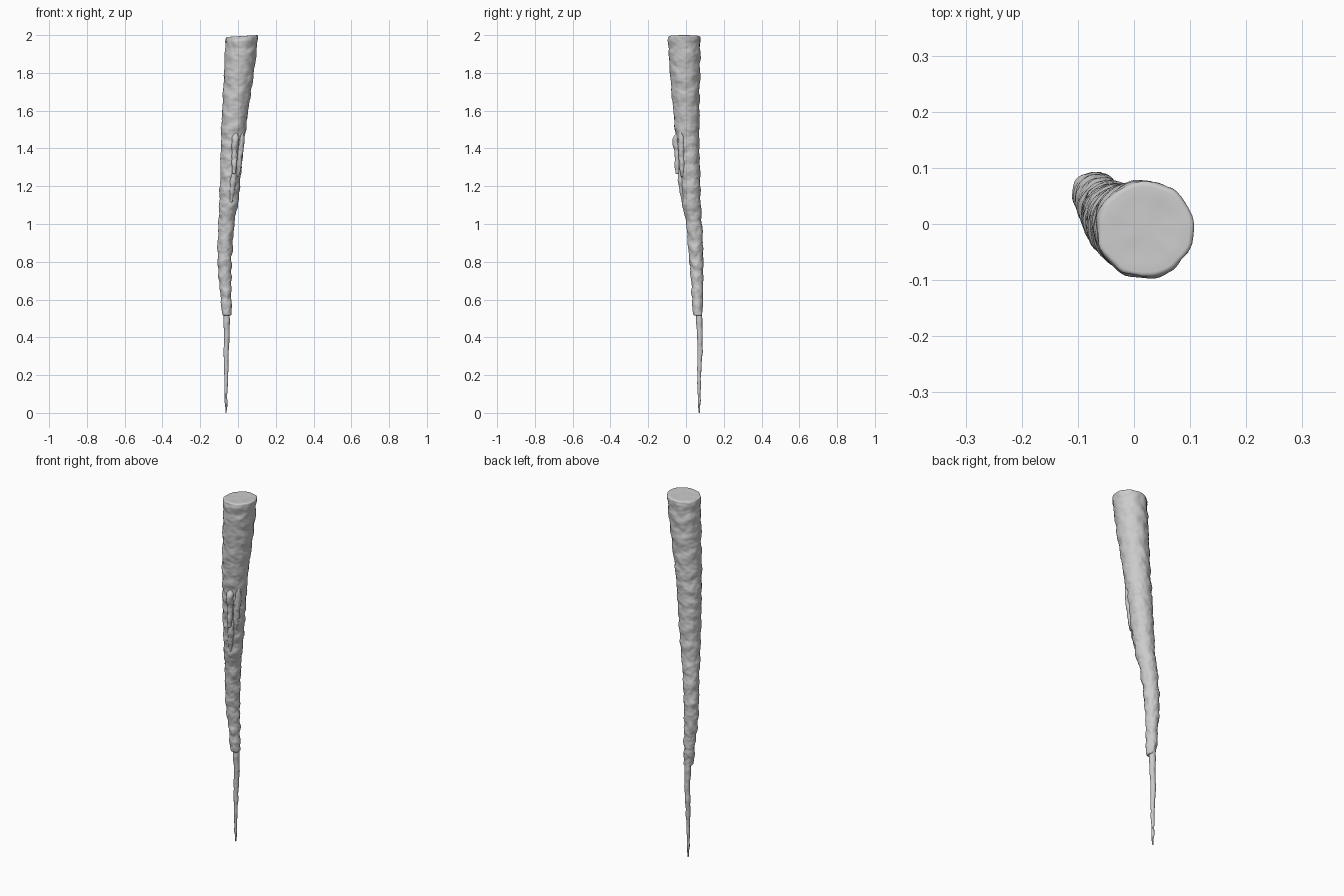
import bpy, bmesh, math
from mathutils import Vector, noise

if "Cube" in bpy.data.objects:
    bpy.data.objects.remove(bpy.data.objects["Cube"])


def spline(keys, z):
    """Smooth interpolation of (z, x, y, r) keys sorted by falling z."""
    n = len(keys)
    i = 0
    while i < n - 2 and z < keys[i + 1][0]:
        i += 1
    a, b = keys[i], keys[i + 1]
    p, q = keys[max(i - 1, 0)], keys[min(i + 2, n - 1)]
    h = b[0] - a[0]
    t = min(max((z - a[0]) / h, 0), 1)
    out = []
    for k in (1, 2, 3):
        m0 = (b[k] - p[k]) / (b[0] - p[0]) * h
        m1 = (q[k] - a[k]) / (q[0] - a[0]) * h
        out.append((2*t**3 - 3*t**2 + 1) * a[k] + (t**3 - 2*t**2 + t) * m0
                   + (3*t**2 - 2*t**3) * b[k] + (t**3 - t**2) * m1)
    return out


def loft(name, keys, rows, sides, ripple, pitch, rough, round_ends=0.0):
    """Tapered, rippled column following the keys from top to bottom."""
    bm = bmesh.new()
    top, bottom = keys[0][0], keys[-1][0]
    levels = [(top + (bottom - top) * i / rows, 1.0) for i in range(rows + 1)]
    if round_ends:
        e = round_ends
        levels = [l for l in levels if bottom + e < l[0] < top - e]
        arc = [(e * (1 - math.cos(a)), e * (1 - math.sin(a)))
               for a in (0, 0.4, 0.8, 1.2, math.pi / 2)]
        ends = [(dz, inset) for dz, inset in arc]
        levels = ([(top - dz, -ins) for dz, ins in ends] + levels
                  + [(bottom + dz, -ins) for dz, ins in reversed(ends)])
    rings = []
    for z, f in levels:
        x, y, r = spline(keys, z)
        inset = -f if f <= 0 else 0
        ring = []
        for s in range(sides):
            a = 2 * math.pi * s / sides
            c, d = math.cos(a), math.sin(a)
            p = Vector((x + r * c, y + r * d, z))
            wob = noise.noise(Vector((c * 1.3, d * 1.3, z * 5)))
            phase = z / pitch + 0.35 * wob + 0.25 * math.sin(z * 9)
            wave = ripple * math.sin(2 * math.pi * phase) * (0.7 + 0.6 * wob)
            bump = rough * noise.noise(p * 28) + rough * 0.5 * noise.noise(p * 60)
            rr = max(r - inset + wave + bump, r * 0.4)
            ring.append(bm.verts.new((x + rr * c, y + rr * d, z)))
        rings.append(ring)
    for u, v in zip(rings, rings[1:]):
        for s in range(sides):
            t = (s + 1) % sides
            bm.faces.new((u[s], v[s], v[t], u[t]))
    # close both ends with concentric caps
    for ring, z, flip in ((rings[0], top, False), (rings[-1], bottom, True)):
        mid = sum((v.co for v in ring), Vector()) / sides
        prev = ring
        for k in (0.75, 0.5, 0.25):
            cur = []
            for v in ring:
                co = mid.lerp(v.co, k)
                if not flip:
                    co.z += rough * 0.5 * (noise.noise(co * 30) - 0.6)
                cur.append(bm.verts.new(co))
            for s in range(sides):
                t = (s + 1) % sides
                bm.faces.new((prev[s], prev[t], cur[t], cur[s]))
            prev = cur
        bm.faces.new(prev)
    bmesh.ops.recalc_face_normals(bm, faces=bm.faces)
    mesh = bpy.data.meshes.new(name)
    bm.to_mesh(mesh)
    bm.free()
    obj = bpy.data.objects.new(name, mesh)
    bpy.context.collection.objects.link(obj)
    bpy.ops.object.select_all(action='DESELECT')
    obj.select_set(True)
    bpy.context.view_layer.objects.active = obj
    bpy.ops.object.shade_smooth_by_angle(angle=math.radians(50))
    return obj


# Thick outer ice column, ending in a blunt lip
column = [(2.0, .021, -.010, .086), (1.8, .005, -.005, .079),
          (1.6, -.015, .001, .069), (1.4, -.031, .011, .060),
          (1.2, -.043, .023, .053), (1.1, -.050, .030, .048),
          (1.0, -.062, .043, .042), (.8, -.071, .055, .037),
          (.65, -.066, .060, .030), (.515, -.058, .061, .025)]
col = loft("ice_column", column, 330, 64, .0024, .088, .004, .008)
# Slight tilt of the broken top face
for v in col.data.vertices:
    if v.co.z > 1.96:
        v.co.z += (v.co.x - .105) * .06 * (v.co.z - 1.96) / .04

# Slender tip hanging from the core
tip = [(.60, -.062, .068, .017), (.50, -.061, .070, .0165),
       (.40, -.059, .074, .0145), (.32, -.063, .074, .013),
       (.20, -.062, .070, .010), (.10, -.064, .070, .0075),
       (.03, -.063, .070, .005), (0, -.063, .070, .0015)]
loft("ice_tip", tip, 130, 32, .0010, .075, .0018)

# Frozen runs of water clinging to the front right of the column
drips = [
    ("upper_drip", [(1.50, -.012, -.036, .008), (1.45, -.014, -.052, .018),
                    (1.38, -.018, -.046, .016), (1.31, -.020, -.046, .013),
                    (1.265, -.022, -.045, .007)]),
    ("side_drip", [(1.50, .022, -.025, .008), (1.46, .018, -.024, .016),
                   (1.38, .010, -.024, .017), (1.30, .004, -.022, .013),
                   (1.25, -.002, -.020, .006)]),
    ("lower_drip", [(1.30, -.022, -.026, .010), (1.24, -.025, -.026, .016),
                    (1.17, -.031, -.020, .014), (1.115, -.036, -.015, .007)]),
]
for name, keys in drips:
    loft(name, keys, 50, 24, .001, .05, .004, .004)
